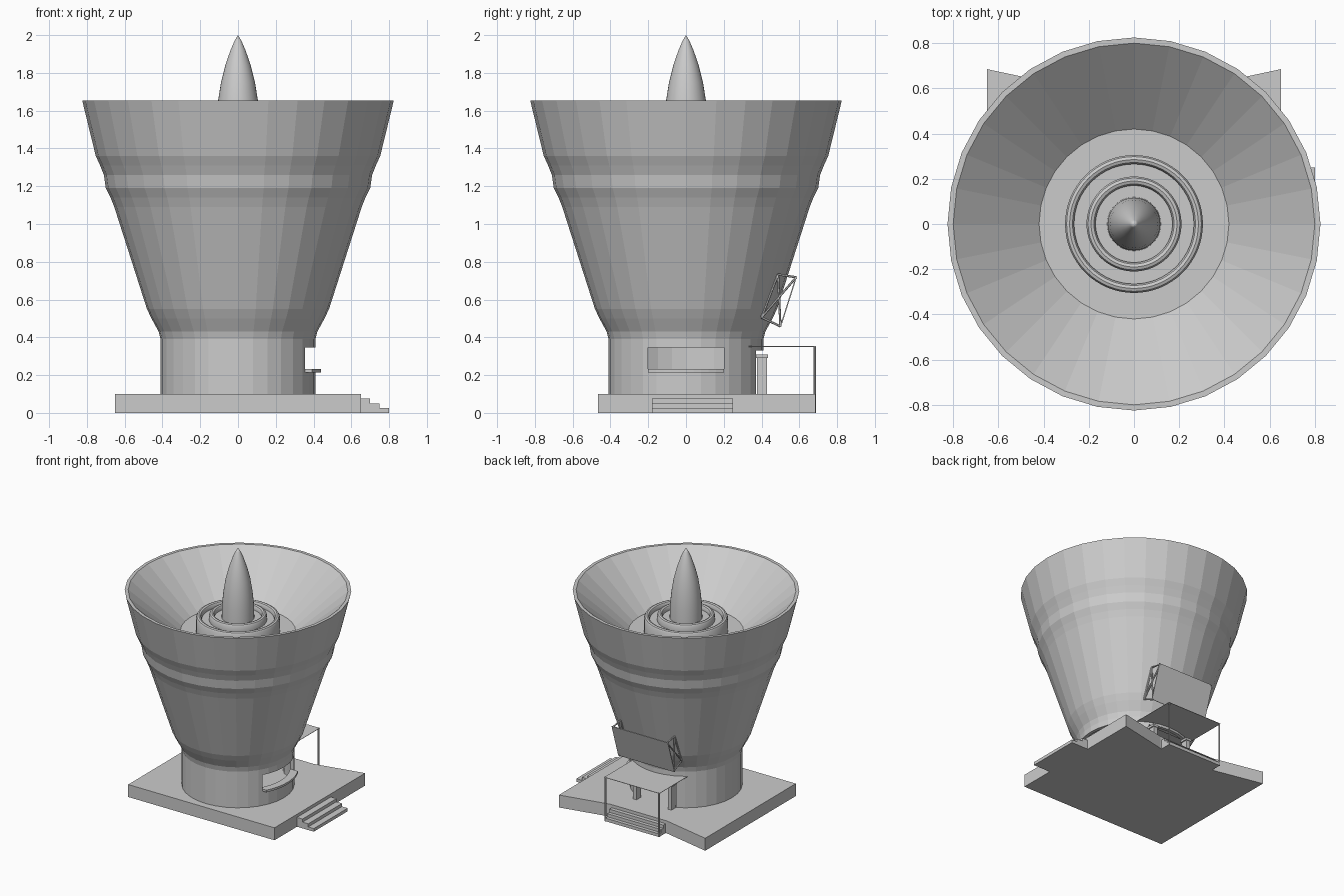
import bpy, bmesh, math
from mathutils import Vector

if "Cube" in bpy.data.objects:
    bpy.data.objects.remove(bpy.data.objects["Cube"])

grey = bpy.data.materials.new("light grey")
grey.diffuse_color = (0.6, 0.6, 0.6, 1)
grey.use_nodes = True
grey.node_tree.nodes["Principled BSDF"].inputs["Base Color"].default_value = grey.diffuse_color


def finish(name, bm, smooth=False):
    bmesh.ops.recalc_face_normals(bm, faces=bm.faces)
    me = bpy.data.meshes.new(name)
    bm.to_mesh(me)
    bm.free()
    me.materials.append(grey)
    ob = bpy.data.objects.new(name, me)
    bpy.context.collection.objects.link(ob)
    bpy.ops.object.select_all(action='DESELECT')
    ob.select_set(True)
    bpy.context.view_layer.objects.active = ob
    if smooth:
        bpy.ops.object.shade_smooth_by_angle(angle=math.radians(35))
    return ob


def lathe(name, profile, segs, smooth=False):
    bm = bmesh.new()
    rings = []
    for r, z in profile:
        if r == 0:
            rings.append([bm.verts.new((0, 0, z))] * segs)
        else:
            rings.append([bm.verts.new((r * math.cos(2 * math.pi * k / segs),
                                        r * math.sin(2 * math.pi * k / segs), z))
                          for k in range(segs)])
    for a, b in zip(rings, rings[1:]):
        for k in range(segs):
            j = (k + 1) % segs
            quad = list(dict.fromkeys([a[k], a[j], b[j], b[k]]))
            if len(quad) > 2:
                bm.faces.new(quad)
    return finish(name, bm, smooth)


def prism(name, outline, z0, z1):
    bm = bmesh.new()
    f = bm.faces.new([bm.verts.new((x, y, z0)) for x, y in outline])
    if z1 != z0:
        g = bmesh.ops.extrude_face_region(bm, geom=[f])
        bmesh.ops.translate(bm, vec=(0, 0, z1 - z0),
                            verts=[v for v in g["geom"] if isinstance(v, bmesh.types.BMVert)])
    return finish(name, bm)


def box(name, x0, x1, y0, y1, z0, z1):
    return prism(name, [(x0, y0), (x1, y0), (x1, y1), (x0, y1)], z0, z1)


def rod(name, a, b, radius):
    a, b = Vector(a), Vector(b)
    bm = bmesh.new()
    bmesh.ops.create_cone(bm, cap_ends=True, segments=6, radius1=radius,
                          radius2=radius, depth=(b - a).length)
    q = (b - a).to_track_quat('Z', 'Y')
    for v in bm.verts:
        v.co = q @ v.co + (a + b) / 2
    return finish(name, bm)


# Cup-shaped tower: room at the bottom, flared body, open bowl at the top
cup = lathe("cup_body", [
    (0, 0.38), (0.385, 0.38), (0.385, 0.10), (0.41, 0.10), (0.41, 0.39), (0.42, 0.43),
    (0.458, 0.50), (0.482, 0.55), (0.655, 1.09), (0.675, 1.14), (0.70, 1.19),
    (0.71, 1.26), (0.73, 1.31), (0.753, 1.36), (0.825, 1.655), (0.80, 1.655),
    (0.42, 1.33), (0, 1.33)], 32)

# Door opening at the back and serving window on the right
for cutter in (box("door_cutter", -0.17, 0.17, 0.2, 0.6, 0.05, 0.33),
               box("window_cutter", 0.2, 0.6, -0.2, 0.2, 0.215, 0.345)):
    cutter.hide_render = True
    bpy.context.view_layer.objects.active = cup
    m = cup.modifiers.new("cut", 'BOOLEAN')
    m.operation = 'DIFFERENCE'
    m.solver = 'EXACT'
    m.object = cutter
    bpy.ops.object.modifier_apply(modifier=m.name)
    bpy.data.objects.remove(cutter)

# Ringed plinth and spire in the bowl
lathe("plinth_rings", [
    (0.305, 1.33), (0.305, 1.44), (0.298, 1.452), (0.285, 1.457), (0.272, 1.452),
    (0.265, 1.44), (0.265, 1.42), (0.21, 1.42), (0.21, 1.46), (0.203, 1.472),
    (0.19, 1.477), (0.177, 1.472), (0.17, 1.46), (0.17, 1.44), (0, 1.44)], 64, True)
lathe("spire", [(0.119, 1.44), (0.116, 1.55), (0.106, 1.65), (0.09, 1.75),
                (0.067, 1.84), (0.04, 1.92), (0.018, 1.97), (0, 2.0)], 32, True)

# Base slab with a shallow V-shaped back edge
prism("base_slab", [(-0.65, -0.465), (0.65, -0.465), (0.65, 0.685), (0.25, 0.60),
                    (-0.25, 0.60), (-0.65, 0.685)], 0, 0.10)

# Steps on the right and at the back
for i in range(3):
    top = 0.075 - 0.025 * i
    box(f"right_step_{i}", 0.65, 0.70 + 0.05 * i, -0.18, 0.25, top - 0.025, top)
    box(f"back_step_{i}", -0.24, 0.24, 0.60, 0.63 + 0.0275 * i, top - 0.025, top)
    if i < 2:
        box(f"right_step_fill_{i}", 0.65, 0.70 + 0.05 * i, -0.18, 0.25, 0, top - 0.025)
        box(f"back_step_fill_{i}", -0.24, 0.24, 0.60, 0.63 + 0.0275 * i, 0, top - 0.025)

# Curved serving shelf in the window
arc = lambda r: [(math.sqrt(r * r - y * y), y) for y in [-0.2 + 0.4 * k / 10 for k in range(11)]]
prism("window_shelf", arc(0.44) + arc(0.38)[::-1], 0.215, 0.232)

# Porch canopy, posts, door piers
box("porch_canopy", -0.245, 0.245, 0.33, 0.688, 0.35, 0.353)
for s, side in ((-1, "left"), (1, "right")):
    rod(f"porch_post_{side}", (s * 0.238, 0.682, 0), (s * 0.238, 0.682, 0.355), 0.006)
    cx = s * 0.155
    box(f"door_pier_{side}", cx - 0.016, cx + 0.016, 0.375, 0.43, 0.10, 0.29)
    box(f"door_pier_cap_{side}", cx - 0.025, cx + 0.025, 0.37, 0.435, 0.29, 0.308)
    # Sign brackets
    x = s * 0.24
    wl, wh, pl, ph = (x, 0.40, 0.505), (x, 0.487, 0.733), (x, 0.50, 0.458), (x, 0.583, 0.718)
    for n, (a, b) in enumerate(((wl, pl), (wh, ph), (wl, ph), (wh, pl), (wl, wh))):
        rod(f"sign_bracket_{side}_{n}", a, b, 0.006)

# Blank tilted sign panel above the porch
bm = bmesh.new()
f = bm.faces.new([bm.verts.new(p) for p in (
    (-0.25, 0.503, 0.455), (0.25, 0.503, 0.455), (0.25, 0.588, 0.722), (-0.25, 0.588, 0.722))])
g = bmesh.ops.extrude_face_region(bm, geom=[f])
bmesh.ops.translate(bm, vec=(0, -0.006, 0.002),
                    verts=[v for v in g["geom"] if isinstance(v, bmesh.types.BMVert)])
finish("sign_panel", bm)
